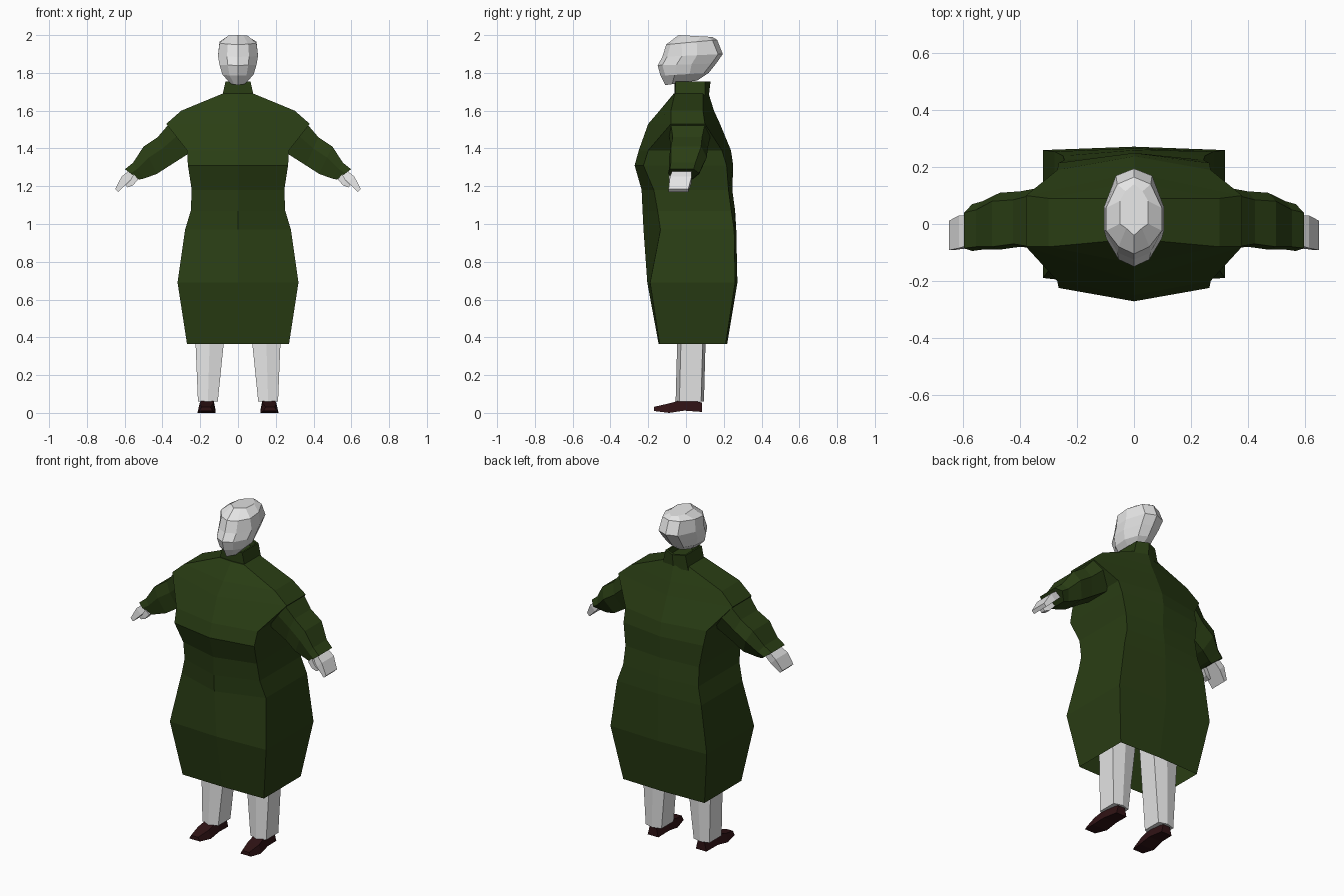
import bpy, bmesh

cube = bpy.data.objects.get("Cube")
if cube:
    bpy.data.objects.remove(cube)


def material(name, rgb):
    m = bpy.data.materials.new(name)
    m.use_nodes = True
    m.diffuse_color = (*rgb, 1)
    node = next(n for n in m.node_tree.nodes if n.type == 'BSDF_PRINCIPLED')
    node.inputs["Base Color"].default_value = (*rgb, 1)
    return m


GREEN = material("dark green cloth", (0.023, 0.048, 0.007))
WHITE = material("pale grey", (0.78, 0.78, 0.78))
BROWN = material("dark brown leather", (0.028, 0.006, 0.007))


def loft(name, rings, mat, start=True, end=True):
    """Skin a list of equal point rings with flat quads."""
    bm = bmesh.new()
    loops = [[bm.verts.new(p) for p in ring] for ring in rings]
    n = len(loops[0])
    for a, b in zip(loops, loops[1:]):
        for i in range(n):
            j = (i + 1) % n
            bm.faces.new((a[i], a[j], b[j], b[i]))
    if start:
        bm.faces.new(loops[0][::-1])
    if end:
        bm.faces.new(loops[-1])
    bmesh.ops.recalc_face_normals(bm, faces=bm.faces)
    mesh = bpy.data.meshes.new(name)
    bm.to_mesh(mesh)
    bm.free()
    mesh.materials.append(mat)
    ob = bpy.data.objects.new(name, mesh)
    bpy.context.scene.collection.objects.link(ob)
    return ob


def pair(name, rings, mat, **kw):
    """One part on each side of the body."""
    loft("left_" + name, rings, mat, **kw)
    loft("right_" + name, [[(-x, y, z) for x, y, z in r] for r in rings], mat, **kw)


def body_ring(z, w, fc, f, b, bc):
    return [(0, fc, z), (w, f, z), (w, b, z), (0, bc, z), (-w, b, z), (-w, f, z)]


# Robe, open at the hem, rising to the shoulders and the collar base
robe = [
    (0.365, 0.27, -0.145, -0.14, 0.21, 0.218),
    (0.69, 0.32, -0.205, -0.19, 0.26, 0.272),
    (0.97, 0.28, -0.225, -0.135, 0.255, 0.266),
    (1.07, 0.25, -0.23, -0.15, 0.24, 0.26),
    (1.18, 0.245, -0.235, -0.17, 0.225, 0.245),
    (1.31, 0.265, -0.272, -0.225, 0.215, 0.25),
    (1.39, 0.27, -0.25, -0.20, 0.19, 0.238),
    (1.53, 0.38, -0.20, -0.08, 0.10, 0.18),
    (1.60, 0.30, -0.14, -0.08, 0.09, 0.148),
    (1.69, 0.082, -0.065, -0.06, 0.09, 0.12),
]
loft("robe", [body_ring(*r) for r in robe], GREEN, start=False)

# Stand-up collar with a sunken opening
collar = [
    (1.67, 0.085, -0.06, -0.055, 0.10, 0.12),
    (1.755, 0.066, -0.06, -0.055, 0.10, 0.13),
    (1.755, 0.056, -0.05, -0.045, 0.09, 0.115),
    (1.72, 0.056, -0.05, -0.045, 0.09, 0.11),
]
loft("collar", [body_ring(*r) for r in collar], GREEN)


# Sleeves
def sleeve_ring(top, bottom, f, b):
    (tx, tz), (bx, bz) = top, bottom
    mx, mz = tx * 0.6 + bx * 0.4, tz * 0.6 + bz * 0.4
    return [(tx, f + 0.01, tz), (tx, b - 0.03, tz), (mx, b, mz),
            (bx, b - 0.04, bz), (bx, f + 0.02, bz), (mx, f, mz)]


sleeve = [
    ((0.365, 1.53), (0.25, 1.38), -0.09, 0.13),
    ((0.425, 1.46), (0.36, 1.31), -0.08, 0.115),
    ((0.50, 1.41), (0.43, 1.265), -0.09, 0.11),
    ((0.555, 1.325), (0.50, 1.24), -0.09, 0.08),
    ((0.598, 1.29), (0.525, 1.235), -0.095, 0.07),
]
pair("sleeve", [sleeve_ring(*r) for r in sleeve], GREEN)


# Hands: flat palm with fingers, and a thumb held below
def slab_ring(x, z, t, f, b):
    return [(x + t, f, z + t), (x + t, b, z + t), (x - t, b, z - t), (x - t, f, z - t)]


pair("palm", [slab_ring(0.555, 1.275, 0.014, -0.07, 0.03),
              slab_ring(0.60, 1.235, 0.016, -0.085, 0.03),
              slab_ring(0.642, 1.178, 0.008, -0.092, 0.012)], WHITE)
pair("thumb", [slab_ring(0.54, 1.25, 0.012, -0.09, -0.04),
               slab_ring(0.565, 1.215, 0.01, -0.09, -0.05),
               slab_ring(0.59, 1.20, 0.006, -0.088, -0.06)], WHITE)


# Trouser legs
def leg_ring(z, x0, x1, y0, y1):
    m = (x0 + x1) / 2
    return [(m, y0, z), (x1, y0 + 0.02, z), (x1, y1 - 0.015, z),
            (m, y1, z), (x0, y1 - 0.015, z), (x0, y0 + 0.02, z)]


pair("leg", [leg_ring(0.06, 0.107, 0.212, -0.055, 0.095),
             leg_ring(0.62, 0.05, 0.235, -0.04, 0.11)], WHITE)


# Shoes, lofted from heel to toe
def shoe_ring(y, x0, x1, z0, z1):
    return [(x0, y, z0), (x1, y, z0), (x1 - 0.012, y, z1), (x0 + 0.012, y, z1)]


pair("shoe", [shoe_ring(0.085, 0.125, 0.195, 0.005, 0.055),
              shoe_ring(-0.01, 0.118, 0.205, 0.012, 0.072),
              shoe_ring(-0.09, 0.118, 0.215, 0.0, 0.05),
              shoe_ring(-0.17, 0.135, 0.205, 0.01, 0.032)], BROWN)


# Faceted head, each ring tilted from front height to back height
def head_ring(zf, zb, w, f, b):
    m = f + (b - f) * 0.45
    half = [(0, f), (w * 0.55, f + 0.025), (w, m - 0.04), (w, m + 0.04),
            (w * 0.6, b - 0.025), (0, b)]
    full = half + [(-x, y) for x, y in half[-2:0:-1]]
    return [(x, y, zf + (zb - zf) * (y - f) / (b - f)) for x, y in full]


head = [
    (1.735, 1.76, 0.035, -0.11, 0.06),
    (1.785, 1.80, 0.082, -0.135, 0.12),
    (1.84, 1.85, 0.098, -0.15, 0.16),
    (1.885, 1.90, 0.106, -0.125, 0.195),
    (1.95, 1.975, 0.098, -0.105, 0.165),
    (2.0, 1.99, 0.05, -0.04, 0.14),
]
loft("head", [head_ring(*r) for r in head], WHITE)
